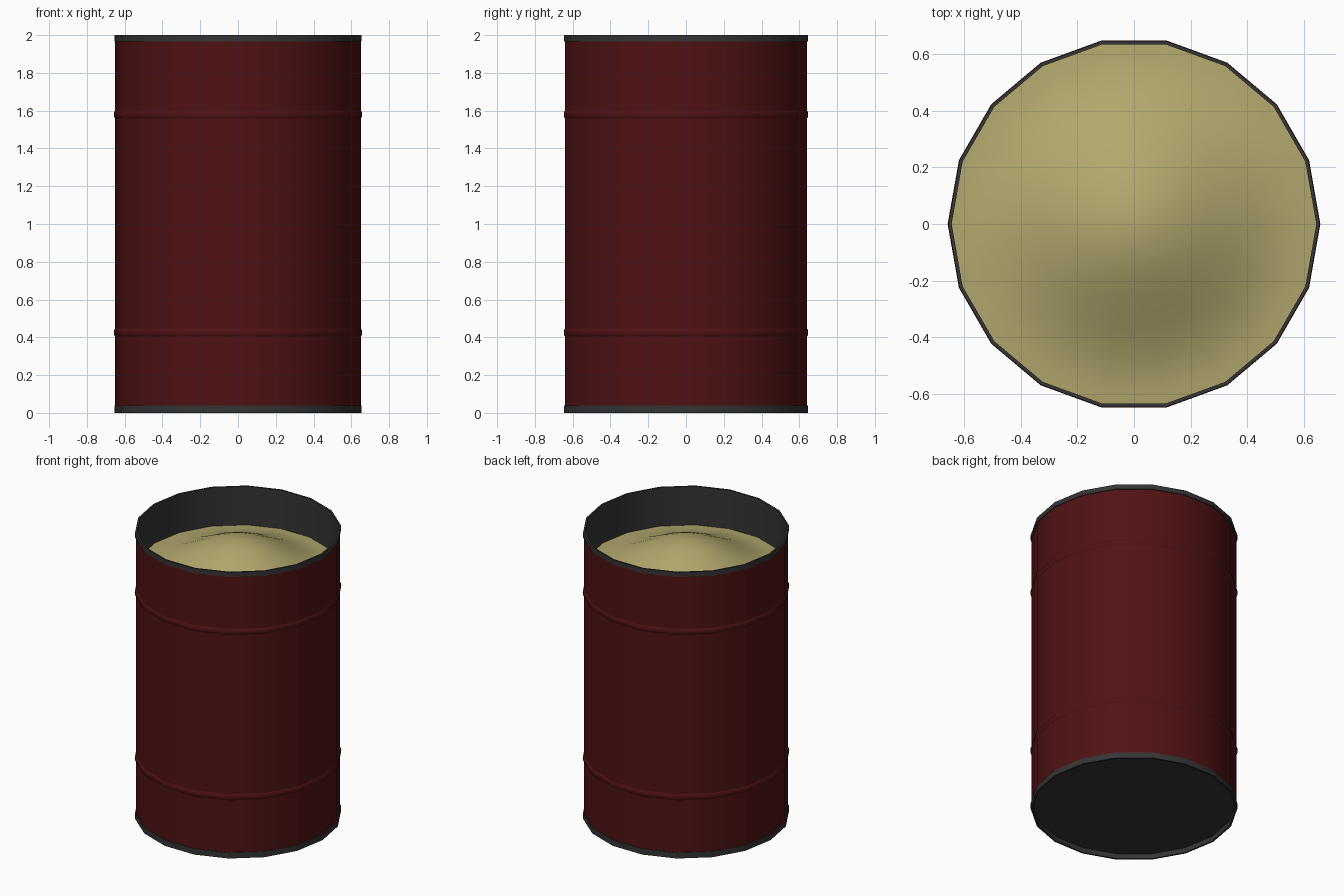
import bpy, math

if "Cube" in bpy.data.objects:
    bpy.data.objects.remove(bpy.data.objects["Cube"])

SIDES = 18


def material(name, rgb):
    m = bpy.data.materials.new(name)
    m.diffuse_color = (*rgb, 1)
    m.use_nodes = True
    m.node_tree.nodes["Principled BSDF"].inputs["Base Color"].default_value = m.diffuse_color
    return m


def lathe(name, profile, mat, closed=False):
    """Spin (radius, z) points around z; a radius of 0 becomes a pole."""
    verts, faces, rings = [], [], []
    for r, z in profile:
        start = len(verts)
        n = 1 if r == 0 else SIDES
        for i in range(n):
            a = 2 * math.pi * i / SIDES
            verts.append((r * math.cos(a), r * math.sin(a), z))
        rings.append([start + i % n for i in range(SIDES)])
    pairs = list(zip(rings, rings[1:]))
    if closed:
        pairs.append((rings[-1], rings[0]))
    for lo, hi in pairs:
        for i in range(SIDES):
            j = (i + 1) % SIDES
            quad = [lo[i], lo[j], hi[j], hi[i]]
            faces.append(list(dict.fromkeys(quad)))
    mesh = bpy.data.meshes.new(name)
    mesh.from_pydata(verts, [], faces)
    mesh.materials.append(mat)
    obj = bpy.data.objects.new(name, mesh)
    bpy.context.collection.objects.link(obj)
    bpy.ops.object.select_all(action='DESELECT')
    obj.select_set(True)
    bpy.context.view_layer.objects.active = obj
    bpy.ops.object.shade_smooth_by_angle(angle=math.radians(35))
    return obj


red = material("red_paint", (0.08, 0.006, 0.007))
dark = material("dark_metal", (0.035, 0.035, 0.036))
sand = material("sand", (0.45, 0.39, 0.155))

# Painted outer wall
lathe("barrel_wall", [(0.65, 0.02), (0.65, 1.98)], red)

# Rounded hoops around the wall
for label, zc in (("lower", 0.425), ("upper", 1.58)):
    hoop = [(0.648, zc - 0.024), (0.655, zc - 0.015), (0.657, zc),
            (0.655, zc + 0.015), (0.648, zc + 0.024)]
    lathe(label + "_hoop", hoop, red)

# Top rim running down into the dark inner liner
lathe("top_rim_and_liner", [(0.649, 1.967), (0.655, 1.967), (0.655, 2.0),
                            (0.643, 2.0), (0.643, 1.65)], dark)

# Bottom rim with a recessed base plate
lathe("bottom_rim_and_base", [(0, 0.035), (0.643, 0.035), (0.643, 0),
                              (0.655, 0), (0.655, 0.04), (0.649, 0.04)], dark)

# Gently heaped sand filling
R, EDGE, HEAP, STEPS = 0.645, 1.73, 0.2, 12
heap = [(R * k / STEPS, EDGE + HEAP * (1 + math.cos(math.pi * k / STEPS)) / 2)
        for k in range(STEPS, -1, -1)]
lathe("sand_heap", heap, sand)
